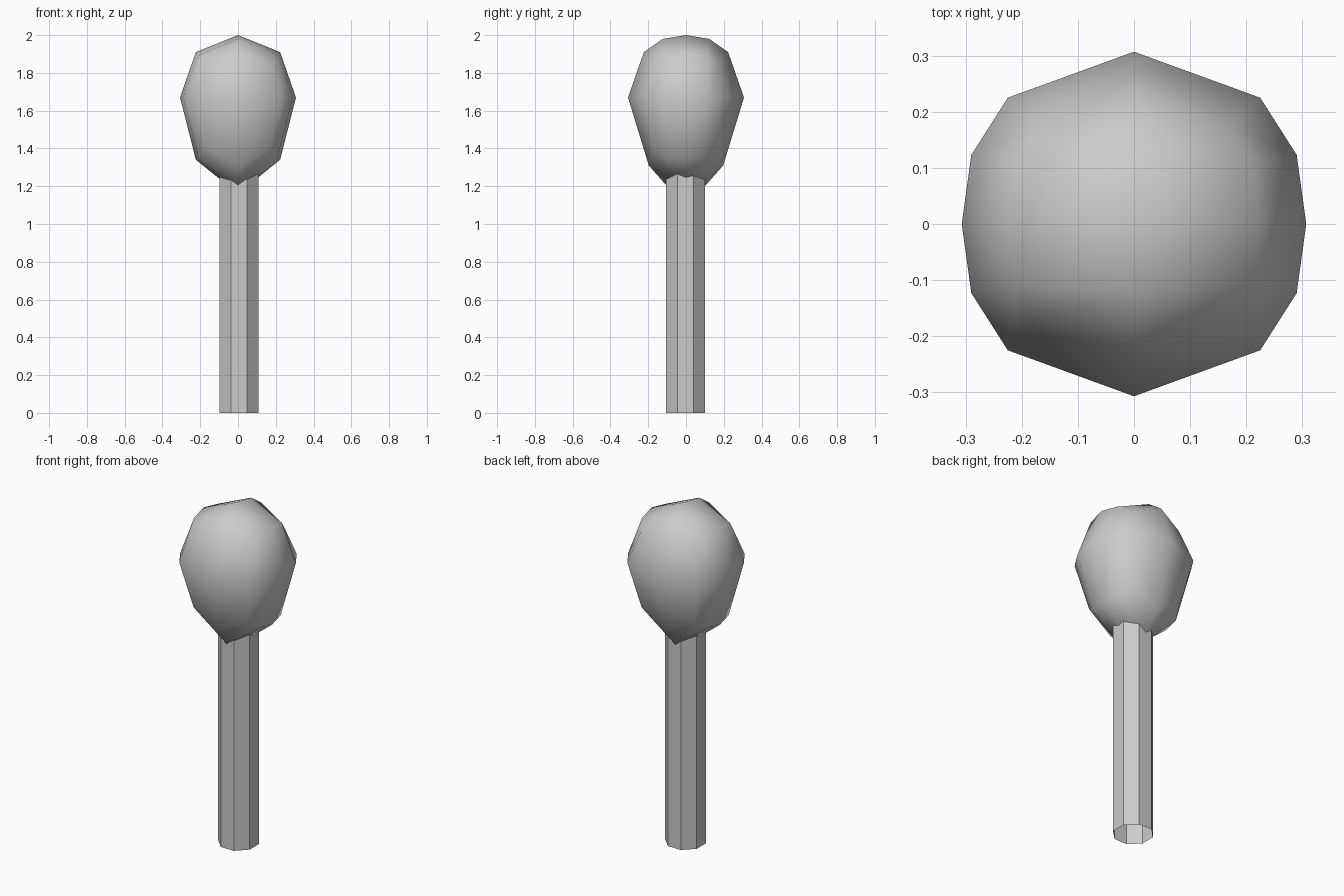
import bpy, bmesh, math

if "Cube" in bpy.data.objects:
    bpy.data.objects.remove(bpy.data.objects["Cube"])

# Crown: a rounded, egg-shaped box with 2 x 4 x 2 segments.
# Positions for one quarter, keyed by |x step|, |y step|, z level.
QUARTER = {
    (0, 0, 1): (0, 0, 2.0), (0, 1, 1): (0, .123, 1.98), (0, 2, 1): (0, .223, 1.91),
    (1, 0, 1): (.223, 0, 1.91), (1, 1, 1): (.21, .11, 1.892), (1, 2, 1): (.17, .17, 1.855),
    (1, 0, 0): (.307, 0, 1.67), (1, 1, 0): (.29, .123, 1.67),
    (1, 2, 0): (.225, .225, 1.67), (0, 2, 0): (0, .307, 1.67),
    (0, 0, -1): (0, 0, 1.16), (0, 1, -1): (0, .1, 1.20), (0, 2, -1): (0, .197, 1.31),
    (1, 0, -1): (.223, 0, 1.34), (1, 1, -1): (.208, .1, 1.352), (1, 2, -1): (.17, .17, 1.40),
}


def finish(bm, name):
    bmesh.ops.recalc_face_normals(bm, faces=bm.faces)
    mesh = bpy.data.meshes.new(name)
    bm.to_mesh(mesh)
    bm.free()
    obj = bpy.data.objects.new(name, mesh)
    bpy.context.collection.objects.link(obj)
    return obj


bm = bmesh.new()
verts = {}


def vert(i, j, k):
    if (i, j, k) not in verts:
        x, y, z = QUARTER[abs(i), abs(j), k]
        verts[i, j, k] = bm.verts.new((math.copysign(x, i), math.copysign(y, j), z))
    return verts[i, j, k]


def quad(*corners):
    bm.faces.new([vert(*c) for c in corners]).smooth = True


for s in (-1, 1):
    for j in range(-2, 2):
        for a in (-1, 0):
            # left / right sides, then bottom / top
            quad((s, j, a), (s, j + 1, a), (s, j + 1, a + 1), (s, j, a + 1))
            quad((a, j, s), (a + 1, j, s), (a + 1, j + 1, s), (a, j + 1, s))
    for i in (-1, 0):
        for k in (-1, 0):
            # front / back sides
            quad((i, 2 * s, k), (i + 1, 2 * s, k), (i + 1, 2 * s, k + 1), (i, 2 * s, k + 1))
finish(bm, "tree_crown")

# Trunk: open eight-sided tube, slightly off centre
bpy.ops.mesh.primitive_cylinder_add(vertices=8, radius=.111, depth=1.3, end_fill_type='NOTHING',
                                    location=(.005, -.003, .65), rotation=(0, 0, math.pi / 8))
trunk = bpy.context.object
trunk.name = "tree_trunk"
# Blender's first vertex sits on an axis, so the eighth-turn puts flats on the axes
